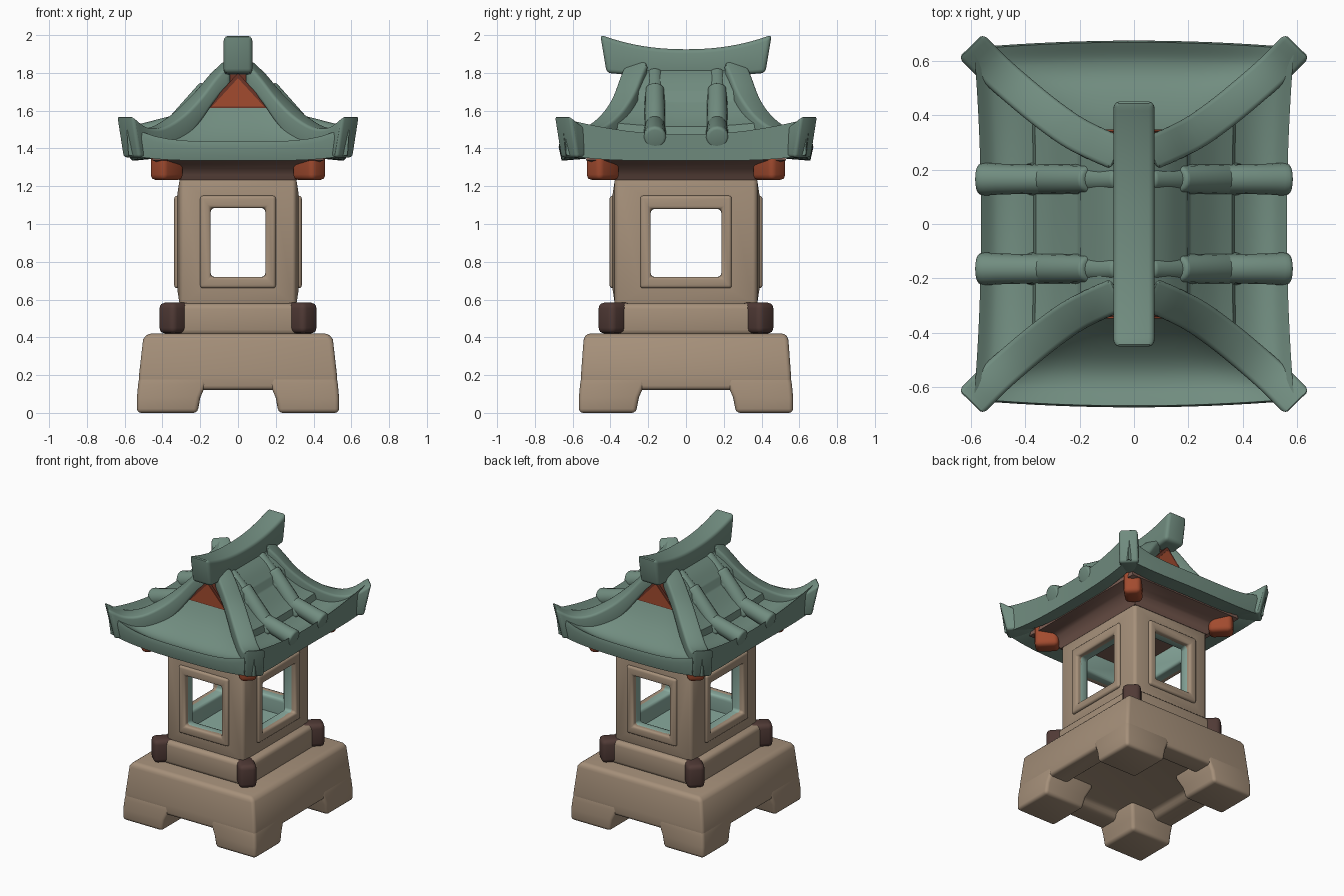
import bpy, bmesh, math
from mathutils import Vector

if "Cube" in bpy.data.objects:
    bpy.data.objects.remove(bpy.data.objects["Cube"])


def mat(name, c):
    m = bpy.data.materials.new(name)
    m.diffuse_color = (*c, 1)
    m.use_nodes = True
    m.node_tree.nodes["Principled BSDF"].inputs["Base Color"].default_value = m.diffuse_color
    return m


STONE = mat("tan_stone", (0.38, 0.28, 0.195))
TEAL = mat("roof_teal", (0.165, 0.265, 0.215))
INNER = mat("light_teal", (0.25, 0.40, 0.34))
DARK = mat("dark_brown", (0.08, 0.042, 0.036))
RED = mat("orange_red", (0.36, 0.07, 0.028))
MAROON = mat("dark_red", (0.15, 0.035, 0.02))
MAUVE = mat("mauve_brown", (0.21, 0.115, 0.09))


def loft(bm, rings, loop=False, caps=True, closed=True):
    """Skin a list of point rings."""
    vs = [[bm.verts.new(p) for p in r] for r in rings]
    n = len(vs[0])
    pairs = list(zip(vs, vs[1:])) + ([(vs[-1], vs[0])] if loop else [])
    for a, b in pairs:
        for i in range(n if closed else n - 1):
            j = (i + 1) % n
            bm.faces.new((a[i], a[j], b[j], b[i]))
    if caps and not loop and closed:
        bm.faces.new(vs[0])
        bm.faces.new(vs[-1][::-1])


def finish(bm, name, mats, bevel=0.0, seg=3, rule=None):
    bmesh.ops.recalc_face_normals(bm, faces=bm.faces[:])
    if bevel:
        es = [e for e in bm.edges if len(e.link_faces) == 2 and e.calc_face_angle(0) > 0.7]
        bmesh.ops.bevel(bm, geom=es, offset=bevel, segments=seg, profile=0.5,
                        affect='EDGES', clamp_overlap=True)
    me = bpy.data.meshes.new(name)
    if rule:
        for f in bm.faces:
            f.material_index = rule(f.calc_center_median())
    bm.to_mesh(me)
    bm.free()
    for m in mats:
        me.materials.append(m)
    ob = bpy.data.objects.new(name, me)
    bpy.context.collection.objects.link(ob)
    return ob


def rect(hx, hy, z, cx=0, cy=0):
    return [(cx + a * hx, cy + b * hy, z) for a, b in ((-1, -1), (1, -1), (1, 1), (-1, 1))]


def catmull(pts, n):
    p = [Vector(q) for q in pts]
    p = [2 * p[0] - p[1]] + p + [2 * p[-1] - p[-2]]
    out = []
    for k in range(n + 1):
        u = k / n * (len(p) - 3)
        i = min(int(u), len(p) - 4)
        t = u - i
        a, b, c, d = p[i:i + 4]
        out.append(0.5 * (2 * b + (c - a) * t + (2 * a - 5 * b + 4 * c - d) * t * t
                          + (3 * b - a - 3 * c + d) * t ** 3))
    return out


CORNERS = [(a, b) for a in (-1, 1) for b in (-1, 1)]

# Plinth: tapered slab with a recessed underside, four corner feet
bm = bmesh.new()
loft(bm, [rect(.34, .37, .17), rect(.38, .41, .122), rect(.526, .557, .122), rect(.524, .556, .2),
          rect(.502, .542, .39), rect(.48, .53, .42)])
finish(bm, "plinth", [STONE], .022)
for a, b in CORNERS:
    bm = bmesh.new()
    rings = []
    for ix, iy, o, z in ((.215, .265, .006, 0), (.20, .25, .006, .08), (.17, .22, 0, .15), (.17, .22, -.012, .22)):
        ox, oy = .529 + o, .561 + o
        rings.append(rect((ox - ix) / 2, (oy - iy) / 2, z, a * (ox + ix) / 2, b * (oy + iy) / 2))
    loft(bm, rings)
    finish(bm, "plinth_foot", [STONE], .022)


# Diagonal corner blocks, used under the body and under the eaves
def corner_blocks(name, m, ex, ey, hw, z0, z1):
    for a, b in CORNERS:
        d = Vector((a, b, 0)).normalized()
        s = Vector((-d.y, d.x, 0)) * hw
        e = Vector((a * ex, b * ey, 0))
        bm = bmesh.new()
        loft(bm, [[e - d * .16 * k + s * q + Vector((0, 0, z)) for q, z in
                   ((-1, z0), (1, z0), (1, z1), (-1, z1))] for k in (0, 1)])
        finish(bm, name, [m], .03)


bm = bmesh.new()
loft(bm, [rect(.365, .415, .41), rect(.365, .415, .58)])
finish(bm, "lower_rail", [STONE], .03)
corner_blocks("rail_corner", DARK, .386, .433, .06, .42, .584)
corner_blocks("eave_bracket", RED, .434, .497, .058, 1.232, 1.42)


# Body: four pierced walls swelling toward raised window frames, teal inside
def pierced(name, axis, sign, ho, zo, hi, zi, d0, d1, bulge, bevel, rule):
    def ring(h, z, d):
        p = [(-h, z[0]), (h, z[0]), (h, z[1]), (-h, z[1])]
        return [(u, sign * d, w) if axis == 'y' else (sign * d, u, w) for u, w in p]
    rings = [ring(ho, zo, d0), ring(hi, zi, d0 + bulge), ring(hi, zi, d1), ring(ho, zo, d1)]
    if bulge:
        rings.insert(1, ring(hi + .055, (.65, 1.16), d0 + bulge))
    bm = bmesh.new()
    loft(bm, rings, loop=True)
    finish(bm, name, [STONE, INNER], bevel, rule=rule)


def inside(c):
    return int(abs(c.x) < .30 and abs(c.y) < .372 and .6 < c.z < 1.22)


for s in (-1, 1):
    for axis, half, depth, hole, zt in (('y', .308, .375, .145, 1.085), ('x', .375, .308, .187, 1.08)):
        pierced("body_wall", axis, s, half, (.56, 1.25), hole, (.72, zt), depth, depth - .075, .013, .02, inside)
        pierced("window_frame", axis, s, hole + .055, (.66, 1.15), hole, (.72, zt),
                depth + .03, depth - .03, 0, .016, inside)
bm = bmesh.new()
loft(bm, [rect(.27, .34, .57), rect(.27, .34, .61)])
finish(bm, "inner_floor", [INNER])

# Coved soffit below the eaves
bm = bmesh.new()
loft(bm, [rect(.31, .38, 1.232), rect(.33, .40, 1.26), rect(.355, .42, 1.29), rect(.39, .455, 1.315),
          rect(.455, .53, 1.338), rect(.45, .52, 1.37)])
finish(bm, "soffit", [MAUVE])

# Hip ridge guide: x, y, top z, thickness
HIP = [(.06, .26, 1.86, .12), (.13, .29, 1.79, .12), (.22, .335, 1.68, .13), (.32, .405, 1.58, .14),
       (.43, .495, 1.513, .135), (.52, .575, 1.512, .155), (.602, .657, 1.572, .22)]
HIP = [(x, y, z, z - d) for x, y, z, d in HIP]
path = catmull(HIP, 24)
for a, b in CORNERS:
    rings = []
    for i, p in enumerate(path):
        q, r = path[max(i - 1, 0)], path[min(i + 1, 24)]
        n = Vector((q.y - r.y, r.x - q.x)).normalized() * .063
        back = .035 * max(0, i - 20) / 4    # undercut at the tip
        rings.append([(a * (p.x + k * n.x - c), b * (p.y + k * n.y - c), z)
                      for k, z, c in ((-1, p[3], back), (1, p[3], back), (1, p[2], 0), (-1, p[2], 0))])
    bm = bmesh.new()
    loft(bm, rings)
    finish(bm, "hip_ridge", [TEAL], .025)

# Roof slopes: tile-stepped on the sides, plain at front and back
fine = catmull(HIP, 72)
fine = [p for p in fine if p.x < .592]
STEPS = [.03, .20, .37, .60]


def lift(x):
    for lo, hi in zip(STEPS, STEPS[1:]):
        if lo <= x < hi:
            return .04 * (x - lo) / (hi - lo)
    return 0


def side_z(x, s):
    p = min(fine, key=lambda q: abs(q.x - x))
    t = (p.x - .06) / .53
    return p[2] - .042 - .085 * t ** 2 * (1 - s * s) + lift(x)


S = [-1 + i / 8 for i in range(17)]


def add_eave(rows):
    """Rolled eave edge, then the outer soffit."""
    for k, f in ((.985, 1.335), (.80, 1.345)):
        rows.append([(x * k, y * k, f + .03 * s ** 4) for (x, y, z), s in zip(rows[0], S)])


for sign in (-1, 1):
    rows = [[(sign * p.x * (1 - .045 * (1 - s * s) * ((p.x - .06) / .53) ** 2), p.y * s, side_z(p.x, s))
             for s in S] for p in fine]
    ends = [rows[-1]]
    add_eave(ends)
    bm = bmesh.new()
    loft(bm, rows + ends[1:], closed=False)
    finish(bm, "side_slope", [TEAL])

    rows = []
    for p in [q for q in fine if q.x > .205]:
        t = (p.x - .205) / .385
        rows.append([(p.x * s, sign * (p.y + .025 * t * (1 - s * s)),
                      p[2] - .015 - .02 * t - (.045 + .045 * t) * (1 - s ** 4)) for s in S])
    rows.insert(0, [(x, sign * .27, z) for x, y, z in rows[0]])
    ends = [rows[-1]]
    rows.append([(x, y + sign * .006, z - .03) for x, y, z in rows[-1]])
    add_eave(ends)
    bm = bmesh.new()
    loft(bm, rows + ends[1:], closed=False)
    finish(bm, "gable_end_slope", [TEAL])

    # Gable panel with dark surround
    for name, m, hx, z0, z1, d in (("gable_backing", MAROON, .21, 1.60, 1.87, .30),
                                   ("gable_surround", MAROON, .168, 1.615, 1.80, .342),
                                   ("gable_panel", RED, .138, 1.622, 1.772, .347)):
        bm = bmesh.new()
        loft(bm, [[(-hx, sign * y, z0), (hx, sign * y, z0), (0, sign * y, z1)] for y in (.26, d)])
        finish(bm, name, [m])

    # Round cover tiles in two rows of three per side
    for y in (-.165, .165):
        for x0, x1, r0, r1 in ((.05, .23, .042, .056), (.16, .385, .05, .06), (.32, .572, .052, .06)):
            p0 = Vector((sign * x0, y, side_z(x0, .4) - .022))
            p1 = Vector((sign * x1, y, side_z(x1, .2) - .01))
            d = (p1 - p0).normalized()
            up = Vector((0, 1, 0)).cross(d)
            rings = []
            for t, r in ((0, r0), (.7, r0 * .4 + r1 * .6), (.88, r1), (1, r1)):
                c = p0.lerp(p1, t)
                rings.append([c + r * (math.cos(k * math.pi / 8) * Vector((0, 1, 0))
                                       + math.sin(k * math.pi / 8) * up) for k in range(16)])
            bm = bmesh.new()
            loft(bm, rings)
            finish(bm, "cover_tile", [TEAL], .016)

# Main ridge beam with upswept ends
bm = bmesh.new()
rings = []
for i in range(25):
    u = i / 12 - 1
    top = 1.925 + .077 * abs(u) ** 2.2
    bot = 1.78 + .02 * u * u
    rings.append([(k * .076, y, z) for k, y, z in
                  ((-1, .42 * u, bot), (1, .42 * u, bot), (1, .454 * u, top), (-1, .454 * u, top))])
loft(bm, rings)
finish(bm, "main_ridge", [TEAL], .022)

# Smooth shading with crisp edges
for o in bpy.data.objects:
    o.select_set(True)
    bpy.context.view_layer.objects.active = o
bpy.ops.object.shade_smooth_by_angle(angle=math.radians(42))
